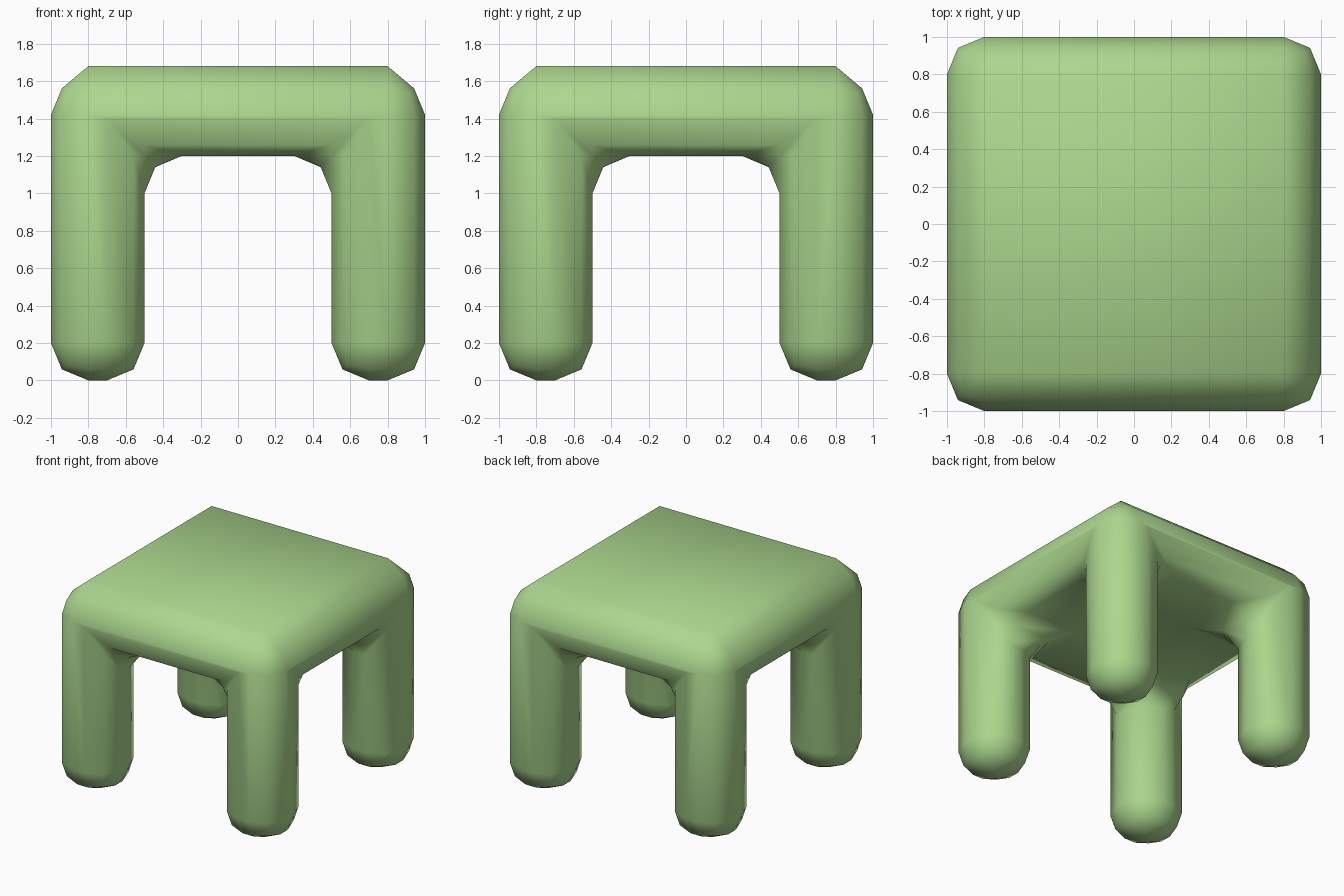
import bpy
import bmesh
from mathutils import Vector

cube = bpy.data.objects.get("Cube")
if cube:
    bpy.data.objects.remove(cube, do_unlink=True)

SEAT_BOTTOM, SEAT_TOP, CROWN = 1.2, 1.62, 0.06
LEG_INNER = 0.5
ROUNDING = 0.2

# Soft green
green = bpy.data.materials.new("soft_green")
green.use_nodes = True
colour = (0.41, 0.68, 0.27, 1)
green.diffuse_color = colour
green.node_tree.nodes["Principled BSDF"].inputs["Base Color"].default_value = colour

# Seat slab, cut into a three by three grid
bm = bmesh.new()
bmesh.ops.create_cube(bm, size=2)
for v in bm.verts:
    v.co.z = SEAT_TOP if v.co.z > 0 else SEAT_BOTTOM
for axis in (Vector((1, 0, 0)), Vector((0, 1, 0))):
    for side in (-1, 1):
        bmesh.ops.bisect_plane(bm, geom=bm.verts[:] + bm.edges[:] + bm.faces[:],
                               plane_co=axis * side * LEG_INNER, plane_no=axis)

# Legs pulled down from the four corners of the underside
bm.normal_update()
corners = []
for f in bm.faces:
    c = f.calc_center_median()
    if f.normal.z < -0.9 and min(abs(c.x), abs(c.y)) > LEG_INNER:
        corners.append(f)
for f in corners:
    foot = bmesh.ops.extrude_face_region(bm, geom=[f])["geom"]
    for v in foot:
        if isinstance(v, bmesh.types.BMVert):
            v.co.z = 0
    if f.is_valid:
        bmesh.ops.delete(bm, geom=[f], context='FACES_ONLY')

# Merge coplanar faces, then round every remaining edge
bmesh.ops.remove_doubles(bm, verts=bm.verts[:], dist=0.0001)
bmesh.ops.recalc_face_normals(bm, faces=bm.faces[:])
bmesh.ops.dissolve_limit(bm, angle_limit=0.02, verts=bm.verts[:], edges=bm.edges[:])
bmesh.ops.bevel(bm, geom=bm.edges[:], offset=ROUNDING, offset_type='OFFSET',
                segments=2, profile=0.5, affect='EDGES', clamp_overlap=False,
                loop_slide=True)

# Raise the flat top slightly
for v in bm.verts:
    if v.co.z > SEAT_TOP - 0.01:
        v.co.z += CROWN
bmesh.ops.recalc_face_normals(bm, faces=bm.faces[:])
for f in bm.faces:
    f.smooth = True

mesh = bpy.data.meshes.new("rounded_stool")
bm.to_mesh(mesh)
bm.free()
mesh.materials.append(green)
stool = bpy.data.objects.new("rounded_stool", mesh)
bpy.context.collection.objects.link(stool)
